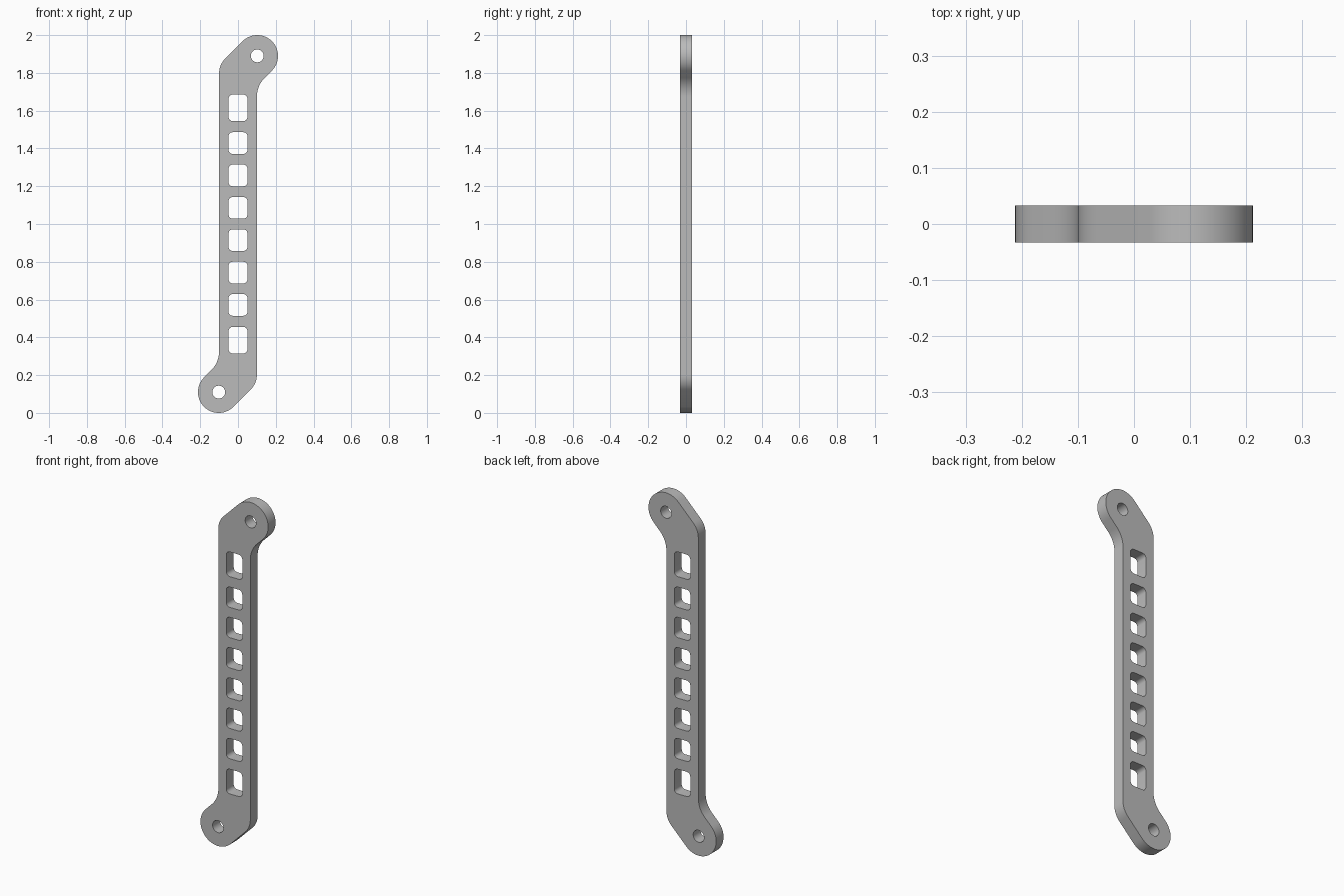
import bpy
import bmesh
import math
from mathutils import Vector

cube = bpy.data.objects.get("Cube")
if cube:
    bpy.data.objects.remove(cube, do_unlink=True)

HALF_THICK = 0.033
BAR = 0.1                   # half width of the bar
EYE = Vector((0.102, 1.89))  # centre of the upper eye
EYE_R = 0.11
HOLE_R = 0.034
REACH = EYE_R * math.sqrt(2)


def fillet(corners, steps=14):
    """Round each (x, z, radius) corner of a closed polygon with an arc."""
    points = []
    for i, (x, z, r) in enumerate(corners):
        p = Vector((x, z))
        a = (Vector(corners[i - 1][:2]) - p).normalized()
        b = (Vector(corners[(i + 1) % len(corners)][:2]) - p).normalized()
        half = a.angle(b) / 2
        centre = p + (a + b).normalized() * (r / math.sin(half))
        start = p + a * (r / math.tan(half)) - centre
        end = p + b * (r / math.tan(half)) - centre
        sweep = start.angle(end)
        for k in range(steps + 1):
            t = k / steps
            points.append(centre + (start * math.sin((1 - t) * sweep)
                                    + end * math.sin(t * sweep)) / math.sin(sweep))
    return points


def slot(z, half_height):
    w, h, r = 0.05, half_height, 0.022
    return fillet([(-w, z - h, r), (w, z - h, r), (w, z + h, r), (-w, z + h, r)], 6)


def circle(x, z, r, n=40):
    return [Vector((x + r * math.cos(math.tau * k / n), z + r * math.sin(math.tau * k / n)))
            for k in range(n)]


# Outline: upper half, then the same half turned about the middle
upper = [(-BAR, EYE.y - EYE.x - BAR + REACH, 0.11),
         (EYE.x, EYE.y + REACH, EYE_R),
         (EYE.x + REACH, EYE.y, EYE_R),
         (BAR, EYE.y - EYE.x + BAR - REACH, 0.14)]
lower = [(-x, 2 - z, r) for x, z, r in upper]
loops = [fillet(upper + lower)]

# Pin holes and the row of rounded slots, the end slots being taller
for s in (1, -1):
    loops.append(circle(s * EYE.x, 1 + s * (EYE.y - 1), HOLE_R))
    for k in (1, 3, 5):
        loops.append(slot(1 + s * k * 0.0857, 0.0575))
    loops.append(slot(1 + s * 0.615, 0.07))

# Fill the flat profile and extrude it to the plate thickness
bm = bmesh.new()
for loop in loops:
    verts = [bm.verts.new((p.x, -HALF_THICK, p.y)) for p in loop]
    for i, v in enumerate(verts):
        bm.edges.new((verts[i - 1], v))
bmesh.ops.remove_doubles(bm, verts=bm.verts[:], dist=1e-5)
bmesh.ops.triangle_fill(bm, use_beauty=True, use_dissolve=False,
                        edges=bm.edges[:], normal=(0, -1, 0))
result = bmesh.ops.extrude_face_region(bm, geom=bm.faces[:], use_keep_orig=True)
moved = [g for g in result["geom"] if isinstance(g, bmesh.types.BMVert)]
bmesh.ops.translate(bm, verts=moved, vec=(0, 2 * HALF_THICK, 0))
bmesh.ops.recalc_face_normals(bm, faces=bm.faces[:])
mesh = bpy.data.meshes.new("link_arm")
bm.to_mesh(mesh)
bm.free()

arm = bpy.data.objects.new("link_arm", mesh)
bpy.context.collection.objects.link(arm)

# Plain grey material
grey = bpy.data.materials.new("plain grey")
grey.use_nodes = True
colour = (0.5, 0.5, 0.5, 1)
grey.diffuse_color = colour
grey.node_tree.nodes["Principled BSDF"].inputs["Base Color"].default_value = colour
mesh.materials.append(grey)

bpy.ops.object.select_all(action="DESELECT")
arm.select_set(True)
bpy.context.view_layer.objects.active = arm
bpy.ops.object.shade_smooth_by_angle(angle=math.radians(30))
